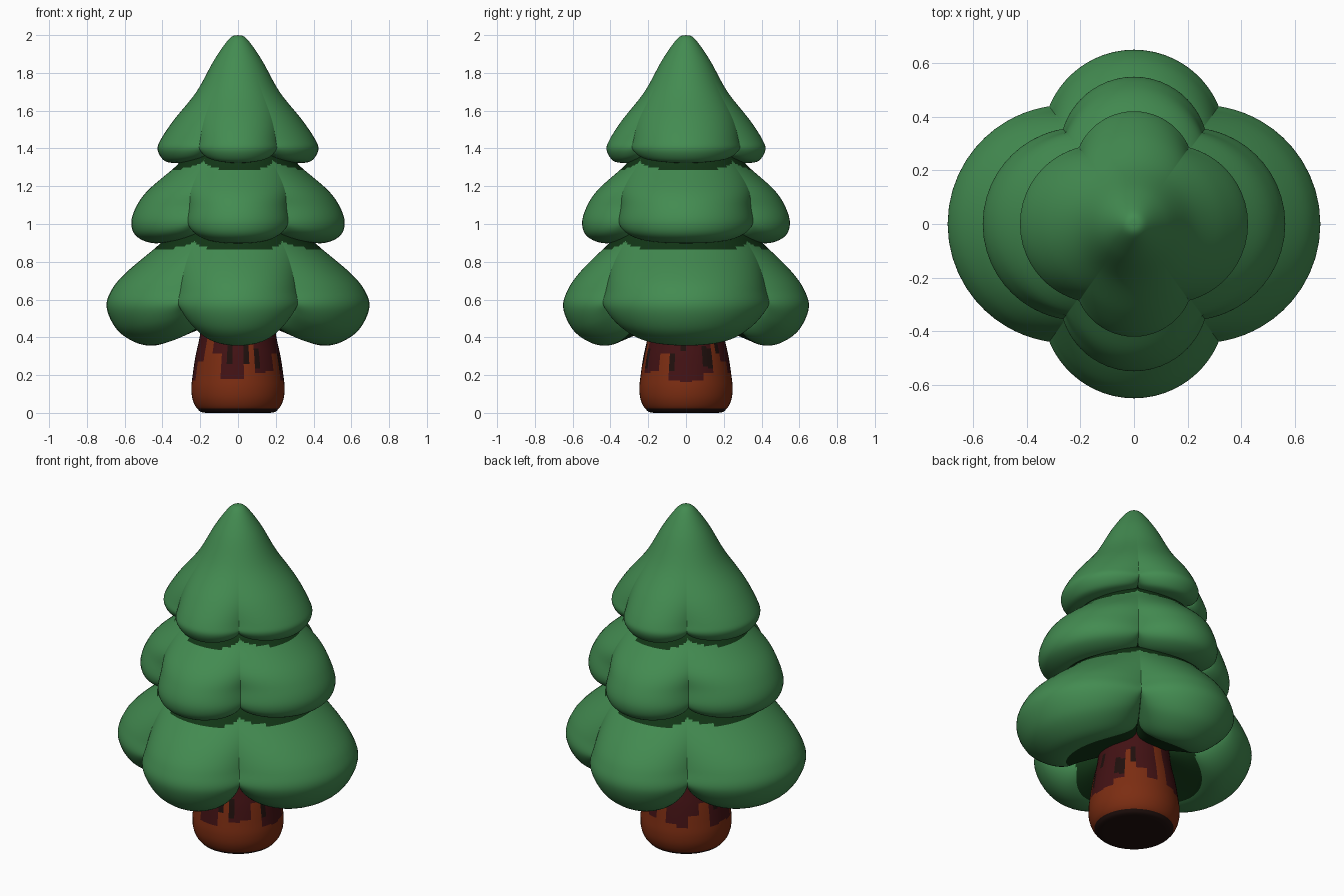
import bpy, bmesh, math, random

if "Cube" in bpy.data.objects:
    bpy.data.objects.remove(bpy.data.objects["Cube"])

random.seed(4)


def material(name, rgb):
    m = bpy.data.materials.new(name)
    m.diffuse_color = (*rgb, 1)
    m.use_nodes = True
    m.node_tree.nodes["Principled BSDF"].inputs["Base Color"].default_value = m.diffuse_color
    return m


GREEN = material("leaf green", (0.056, 0.26, 0.082))
DARK_GREEN = material("shaded leaf green", (0.006, 0.036, 0.008))
BROWN = material("bark brown", (0.20, 0.026, 0.006))
MAROON = material("dark red bark", (0.055, 0.006, 0.007))
BLACK_BROWN = material("blackish bark", (0.014, 0.005, 0.004))


def spline(points, steps):
    """Catmull-Rom samples as (parameter, values)."""
    p = [points[0]] + points + [points[-1]]
    out = []
    for i in range(len(points) - 1):
        for s in range(steps):
            t = s / steps
            v = [0.5 * (2 * b + (c - a) * t + (2 * a - 5 * b + 4 * c - d) * t * t
                        + (3 * b - a - 3 * c + d) * t ** 3)
                 for a, b, c, d in zip(*p[i:i + 4])]
            out.append((i + t, v))
    out.append((len(points) - 1, points[-1]))
    return out


def build(name, rows, cols, point, colour, mats):
    """Closed ring grid: point(row, col) gives a position, colour(row, col) a slot."""
    bm = bmesh.new()
    grid = [[bm.verts.new(point(r, c)) for c in cols] for r in rows]
    n = len(cols)
    for i in range(len(rows) - 1):
        for j in range(n):
            k = (j + 1) % n
            f = bm.faces.new((grid[i][j], grid[i + 1][j], grid[i + 1][k], grid[i][k]))
            f.material_index = colour(rows[i], cols[j])
    bmesh.ops.remove_doubles(bm, verts=bm.verts, dist=1e-5)
    bmesh.ops.recalc_face_normals(bm, faces=bm.faces)
    me = bpy.data.meshes.new(name)
    bm.to_mesh(me)
    bm.free()
    for m in mats:
        me.materials.append(m)
    ob = bpy.data.objects.new(name, me)
    bpy.context.collection.objects.link(ob)
    bpy.ops.object.select_all(action='DESELECT')
    ob.select_set(True)
    bpy.context.view_layer.objects.active = ob
    bpy.ops.object.shade_smooth_by_angle(angle=math.radians(45))
    return ob


def tier(name, ext, notch, profile, rise, dark_top, dark_from):
    """Four-lobed branch layer. Profile points: radius, height, lobe amount, notch lift."""
    (ex, ey), (nx, ny) = ext, notch
    a = math.atan2(ny, nx)

    def circle(e, half, along):
        rad = (half ** 2 + (e - along) ** 2) / (2 * (e - along))
        return e - rad, rad

    lobes = []
    for q in range(4):
        if q % 2 == 0:
            lobes.append((q * math.pi / 2, a, circle(ex, ny, nx)))
        else:
            lobes.append((q * math.pi / 2, math.pi / 2 - a, circle(ey, nx, ny)))
    cols = []
    seg = 32
    for mid, half, (c, rad) in lobes:
        for s in range(seg):
            w = math.pi / 2 * (2 * s / seg - 1)
            d = half * math.sin(w)
            r = c * math.cos(d) + math.sqrt(rad ** 2 - (c * math.sin(d)) ** 2)
            cols.append((mid + d, 1 - math.cos(w), r))

    def point(row, col):
        r, z, b, w = row[1]
        th, n, outline = col
        r = max(r, 0) * ((1 - b) + b * outline / ex)
        return r * math.cos(th), r * math.sin(th), z + rise * w * n

    def colour(row, col):
        t, (r, z, b, w) = row
        n = col[1]
        return int(t > dark_from - 0.7 * n ** 3 or z > dark_top + 0.05 * n)

    return build(name, spline(profile, 7), cols, point, colour, [GREEN, DARK_GREEN])


# Branch layers, top to bottom
tier("top_branches", (0.425, 0.42), (0.205, 0.285), [
    (0, 2.0, 0, 0), (0.045, 1.982, 0, 0), (0.125, 1.87, 0, 0), (0.22, 1.70, .1, 0),
    (0.34, 1.55, .55, 0), (0.41, 1.445, .95, 0), (0.425, 1.39, 1, .2),
    (0.39, 1.335, 1, .8), (0.33, 1.323, 1, 1), (0.27, 1.33, 1, 1), (0.15, 1.35, 1, .8),
], 0.06, 9, 8.2)

tier("middle_branches", (0.565, 0.55), (0.265, 0.355), [
    (0.2, 1.42, 0, 0), (0.29, 1.35, 0, 0), (0.335, 1.30, .1, 0), (0.475, 1.18, .6, 0),
    (0.54, 1.09, .95, 0), (0.565, 1.005, 1, .15), (0.54, 0.937, 1, .7),
    (0.46, 0.90, 1, 1), (0.36, 0.905, 1, 1), (0.2, 0.93, 1, .8),
], 0.07, 1.293, 7.3)

tier("bottom_branches", (0.695, 0.65), (0.316, 0.439), [
    (0.28, 1.0, 0, 0), (0.37, 0.94, 0, 0), (0.43, 0.88, .15, 0), (0.59, 0.745, .75, 0),
    (0.67, 0.65, 1, 0), (0.695, 0.555, 1, .15), (0.64, 0.44, 1, .7),
    (0.54, 0.372, 1, 1), (0.44, 0.357, 1, 1), (0.34, 0.39, 1, .9), (0.15, 0.47, 1, .3),
], 0.16, 0.868, 8.4)

# Trunk with painted bark drips: height where the dark bark starts, every 15 degrees
drips = [.18, .42, .20, .22, .30, .17, .16, .17, .20, .40, .26, .20,
         .42, .19, .18, .24, .30, .17, .18, .17, .26, .42, .30, .18]
streaks = {random.randrange(48): random.uniform(0.2, 0.34) for _ in range(9)}


def trunk_point(row, j):
    th = 2 * math.pi * j / 48 - math.pi / 2
    r, z = row[1]
    return max(r, 0) * math.cos(th), max(r, 0) * math.sin(th), max(z, 0)


def trunk_colour(row, j):
    z = row[1][1]
    if row[0] < 1.9 or z < 0.02 or (j in streaks and streaks[j] < z < streaks[j] + 0.1):
        return 2
    return int(z > drips[((j + 1) // 2) % 24])


build("trunk", spline([(0, 0), (0.17, 0), (0.215, 0.022), (0.24, 0.07), (0.247, 0.13),
                       (0.24, 0.2), (0.225, 0.3), (0.2, 0.42), (0.18, 0.6)], 8),
      list(range(48)), trunk_point, trunk_colour, [BROWN, MAROON, BLACK_BROWN])
